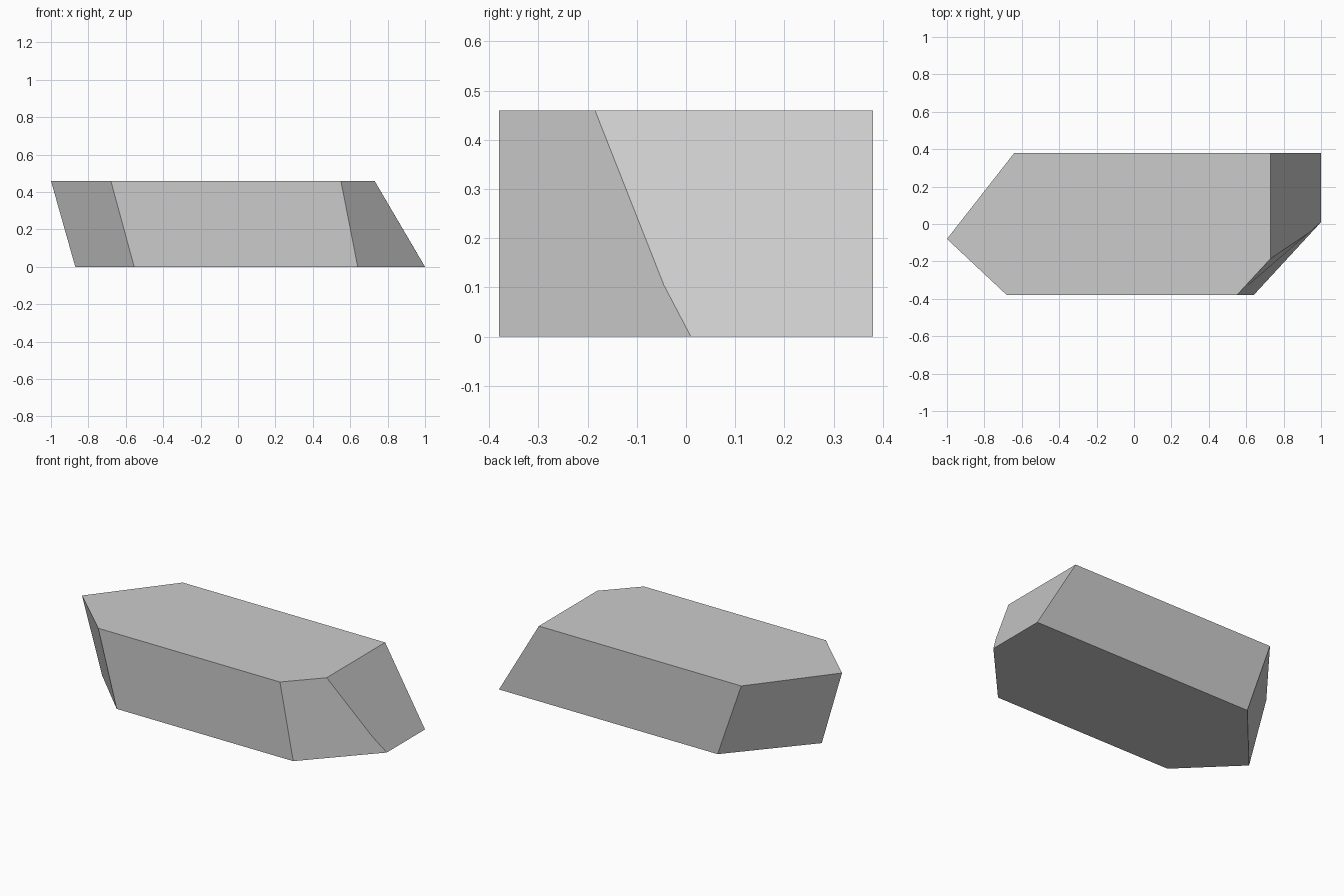
import bpy
import bmesh

cube = bpy.data.objects.get("Cube")
if cube:
    bpy.data.objects.remove(cube, do_unlink=True)

HEIGHT = 0.46

# Matching six-sided outlines, anticlockwise from the pointed end
top_outline = [(-1, -0.08), (-0.68, -0.38), (0.55, -0.38),
               (0.73, -0.185), (0.73, 0.38), (-0.64, 0.38)]
base_outline = [(-0.87, -0.07), (-0.555, -0.38), (0.64, -0.38),
                (1, 0.01), (1, 0.38), (-0.48, 0.38)]

# Slanted block lofted between the two outlines
bm = bmesh.new()
base = [bm.verts.new((x, y, 0)) for x, y in base_outline]
top = [bm.verts.new((x, y, HEIGHT)) for x, y in top_outline]
bm.faces.new(reversed(base))
bm.faces.new(top)
for i in range(len(base)):
    j = (i + 1) % len(base)
    bm.faces.new((base[i], base[j], top[j], top[i]))

# Slight kink low on the edge between the corner cut and the sloped end
corner_edge = bm.edges.get((base[3], top[3]))
kink = bmesh.utils.edge_split(corner_edge, base[3], 0.23)[1]
kink.co = (0.938, -0.045, 0.105)
bmesh.ops.recalc_face_normals(bm, faces=bm.faces)

mesh = bpy.data.meshes.new("slanted_block")
bm.to_mesh(mesh)
bm.free()

# Plain grey material
grey = bpy.data.materials.new("stone grey")
grey.use_nodes = True
colour = (0.6, 0.6, 0.6, 1)
grey.diffuse_color = colour
grey.node_tree.nodes["Principled BSDF"].inputs["Base Color"].default_value = colour
mesh.materials.append(grey)

block = bpy.data.objects.new("slanted_block", mesh)
bpy.context.collection.objects.link(block)
